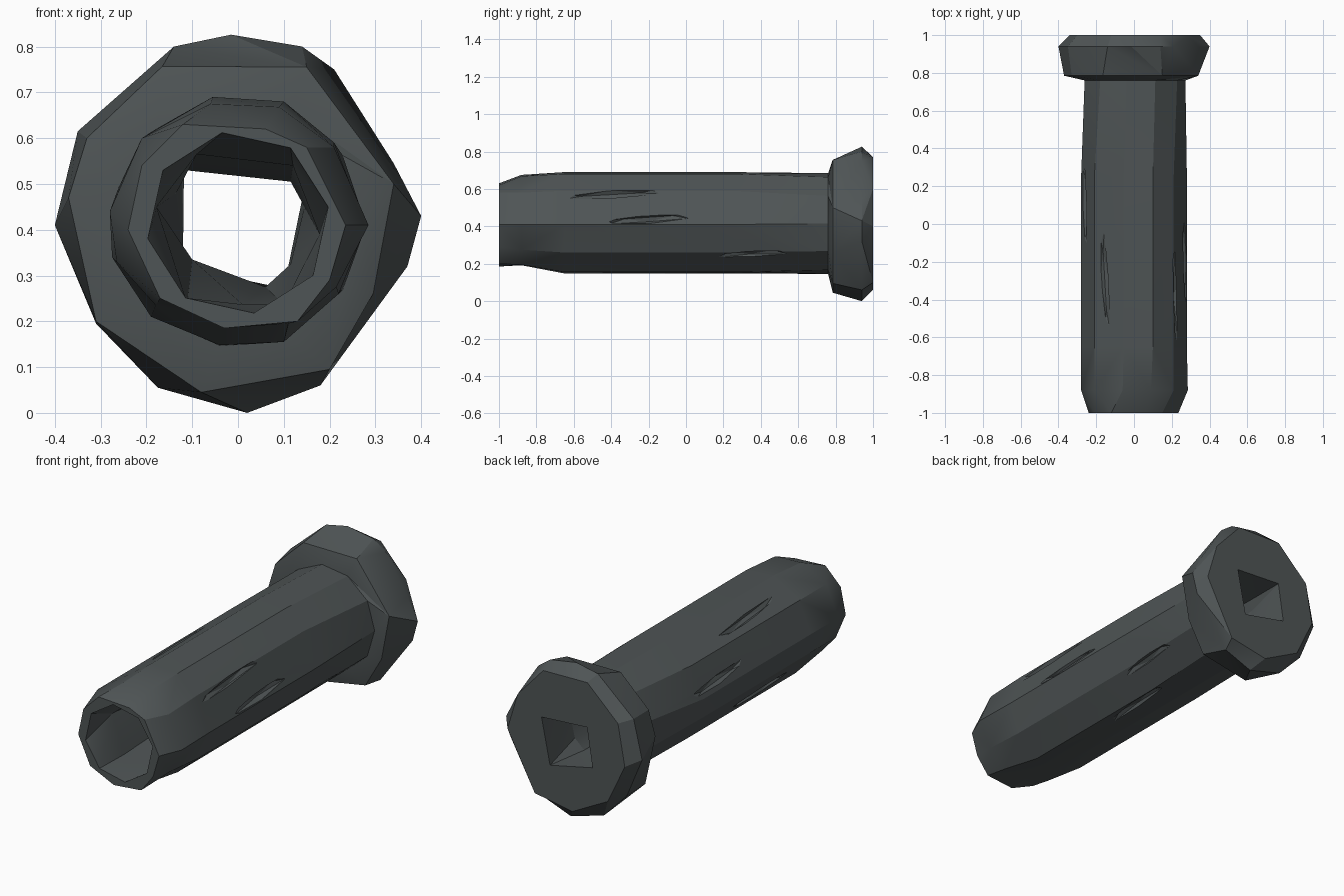
import bpy, bmesh, math
from mathutils import Matrix, Vector

cube = bpy.data.objects.get("Cube")
if cube:
    bpy.data.objects.remove(cube, do_unlink=True)

AXIS_Z = 0.415

steel = bpy.data.materials.new("dark grey steel")
steel.use_nodes = True
colour = (0.078, 0.09, 0.092, 1)
steel.diffuse_color = colour
steel.node_tree.nodes["Principled BSDF"].inputs["Base Color"].default_value = colour


def polygon(sides, radius, turn=0):
    """Regular outline around the bore axis, as (x, z) pairs."""
    angles = [math.radians(turn) + math.tau * i / sides for i in range(sides)]
    return [(radius * math.cos(a), AXIS_Z + radius * math.sin(a)) for a in angles]


def turn_of(vert):
    return math.atan2(vert.co.z - AXIS_Z, vert.co.x) % math.tau


def zip_rings(bm, a, b):
    """Triangle strip between two rings sorted by angle; their counts may differ."""
    i = j = 0
    while i < len(a) or j < len(b):
        next_a = turn_of(a[i + 1]) if i + 1 < len(a) else math.tau + turn_of(a[0])
        next_b = turn_of(b[j + 1]) if j + 1 < len(b) else math.tau + turn_of(b[0])
        here_a, here_b = a[i % len(a)], b[j % len(b)]
        if j == len(b) or (i < len(a) and next_a <= next_b):
            i += 1
            bm.faces.new((here_a, a[i % len(a)], here_b))
        else:
            j += 1
            bm.faces.new((here_a, b[j % len(b)], here_b))


def loft(name, sections):
    """Closed ring-shaped skin through (y, outline) sections."""
    bm = bmesh.new()
    rings = [sorted((bm.verts.new((x, y, z)) for x, z in outline), key=turn_of)
             for y, outline in sections]
    for i, ring in enumerate(rings):
        zip_rings(bm, rings[i - 1], ring)
    bmesh.ops.recalc_face_normals(bm, faces=bm.faces)
    return finish(name, bm)


def finish(name, bm):
    mesh = bpy.data.meshes.new(name)
    bm.to_mesh(mesh)
    bm.free()
    mesh.materials.append(steel)
    obj = bpy.data.objects.new(name, mesh)
    bpy.context.collection.objects.link(obj)
    return obj


# Outlines of the parts
muzzle_outline = [(0.235, 0.41), (0.15, 0.58), (0.06, 0.62), (-0.12, 0.63), (-0.21, 0.54),
                  (-0.24, 0.4), (-0.17, 0.25), (-0.03, 0.185), (0.13, 0.2), (0.2, 0.29)]
collar_outline = [(0.285, 0.41), (0.21, 0.58), (0.09, 0.668), (-0.06, 0.675), (-0.21, 0.6),
                  (-0.28, 0.44), (-0.265, 0.33), (-0.18, 0.235), (-0.03, 0.192), (0.11, 0.195),
                  (0.215, 0.275)]
barrel_outline = [(0.28, 0.41), (0.21, 0.59), (0.1, 0.68), (-0.055, 0.69), (-0.21, 0.6),
                  (-0.28, 0.44), (-0.275, 0.34), (-0.19, 0.21), (-0.04, 0.148), (0.1, 0.155),
                  (0.22, 0.26)]
rim_outline = [(0.4, 0.43), (0.34, 0.545), (0.21, 0.75), (0.14, 0.8), (-0.015, 0.826),
               (-0.14, 0.8), (-0.35, 0.615), (-0.4, 0.41), (-0.31, 0.195), (-0.175, 0.055),
               (0.02, 0), (0.18, 0.06), (0.37, 0.32)]
back_outline = [(0.35, 0.4), (0.29, 0.6), (0.14, 0.765), (-0.12, 0.77), (-0.3, 0.6),
                (-0.34, 0.38), (-0.24, 0.17), (-0.03, 0.06), (0.19, 0.1)]
shoulder_outline = [(0.34, 0.5), (0.15, 0.755), (-0.165, 0.757), (-0.33, 0.6), (-0.37, 0.47),
                    (-0.31, 0.2), (-0.08, 0.045), (0.2, 0.095), (0.295, 0.26)]
socket_outline = [(0.15, 0.515), (-0.118, 0.532), (-0.15, 0.325), (0.1, 0.272)]
throat_outline = [(0.145, 0.45), (0.115, 0.505), (-0.115, 0.53), (-0.135, 0.48),
                  (-0.12, 0.355), (-0.1, 0.335), (0.06, 0.275), (0.115, 0.325)]
bore_outline = [(0.178, 0.39), (0.12, 0.54), (-0.09, 0.565), (-0.178, 0.45),
                (-0.11, 0.25), (0.01, 0.237), (0.1, 0.237)]
neck_outline = polygon(11, 0.272)

# Hollow barrel with a tapered, thin-lipped muzzle
barrel = loft("barrel", [
    (-1, muzzle_outline),
    (-0.88, collar_outline),
    (-0.65, barrel_outline),
    (0.25, barrel_outline),
    (0.77, neck_outline),
    (0.77, throat_outline),
    (-0.8, bore_outline),
    (-1, polygon(8, 0.2, 10)),
])

# Flange with bevelled rim, sloped shoulder and back socket
flange = loft("flange", [
    (0.785, shoulder_outline),
    (0.94, rim_outline),
    (1, back_outline),
    (1, socket_outline),
    (0.77, throat_outline),
    (0.76, neck_outline),
])

# Slim wedge notches in the barrel: angle around axis, y, length
notches = bmesh.new()
for angle, y, length in [(5, -0.2, 0.5), (35, -0.4, 0.6), (-38, 0.35, 0.45),
                         (125, -0.3, 0.6), (165, 0.1, 0.5), (215, -0.3, 0.5), (285, 0.1, 0.5)]:
    place = (Matrix.Translation(Vector((0, y, AXIS_Z)))
             @ Matrix.Rotation(math.radians(-angle), 4, "Y")
             @ Matrix.Translation(Vector((0.275, 0, 0)))
             @ Matrix.Rotation(math.radians(4), 4, "X")
             @ Matrix.Diagonal((0.03, length / 2, 0.025, 1)))
    bmesh.ops.create_icosphere(notches, subdivisions=1, radius=1, matrix=place)
cutter = finish("notch_cutter", notches)
cutter.hide_render = True
cutter.hide_set(True)

cut = barrel.modifiers.new("notches", "BOOLEAN")
cut.operation = "DIFFERENCE"
cut.solver = "EXACT"
cut.object = cutter

# Soft shading with crisp edges
for obj in (barrel, flange):
    bpy.ops.object.select_all(action="DESELECT")
    obj.select_set(True)
    bpy.context.view_layer.objects.active = obj
    bpy.ops.object.shade_smooth_by_angle(angle=math.radians(25))
